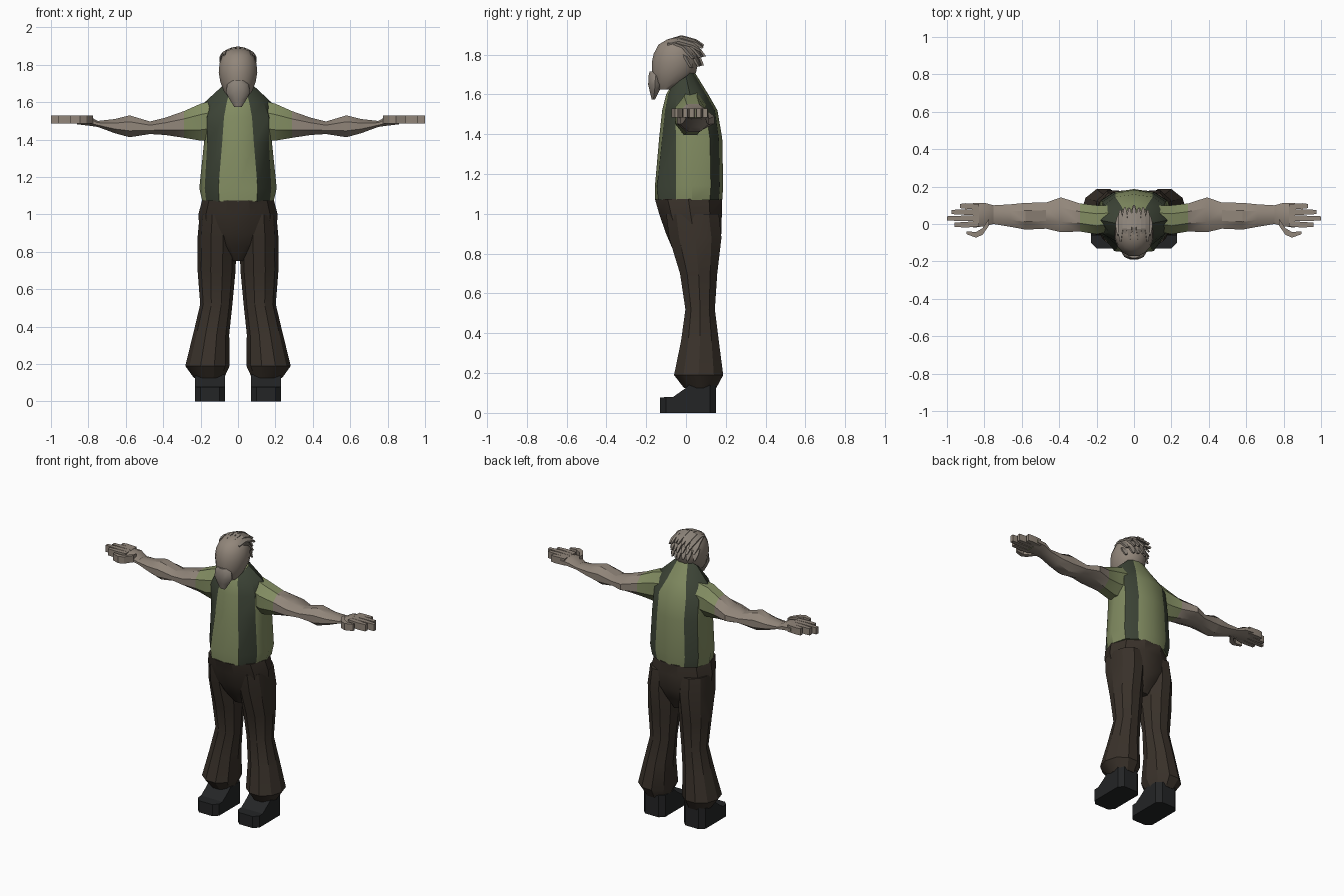
import bpy, bmesh, math
from mathutils import Vector

if "Cube" in bpy.data.objects:
    bpy.data.objects.remove(bpy.data.objects["Cube"])


def material(name, rgb):
    m = bpy.data.materials.new(name)
    m.diffuse_color = (*rgb, 1)
    m.use_nodes = True
    m.node_tree.nodes["Principled BSDF"].inputs["Base Color"].default_value = m.diffuse_color
    return m


SKIN = material("weathered_skin", (0.285, 0.238, 0.195))
HAIR = material("grey_hair", (0.26, 0.225, 0.19))
GREEN = material("light_green", (0.225, 0.265, 0.122))
DARK = material("dark_green", (0.047, 0.059, 0.038))
BROWN = material("dark_brown", (0.041, 0.031, 0.023))
BLACK = material("boot_black", (0.017, 0.018, 0.019))


def finish(name, bm, mats, mirror=False, angle=30):
    bmesh.ops.recalc_face_normals(bm, faces=bm.faces)
    me = bpy.data.meshes.new(name)
    bm.to_mesh(me)
    bm.free()
    ob = bpy.data.objects.new(name, me)
    bpy.context.collection.objects.link(ob)
    for m in mats:
        me.materials.append(m)
    bpy.ops.object.select_all(action='DESELECT')
    ob.select_set(True)
    bpy.context.view_layer.objects.active = ob
    bpy.ops.object.shade_smooth_by_angle(angle=math.radians(angle))
    if mirror:
        ob.modifiers.new("mirror", 'MIRROR').use_mirror_merge = False
    return ob


def add_loft(bm, rings, rule=None):
    """Skin a list of equal-length rings and cap both ends."""
    vs = [[bm.verts.new(p) for p in ring] for ring in rings]
    n = len(vs[0])
    for r in range(len(vs) - 1):
        for i in range(n):
            j = (i + 1) % n
            f = bm.faces.new((vs[r][i], vs[r][j], vs[r + 1][j], vs[r + 1][i]))
            f.material_index = rule(r, i) if rule else 0
    bm.faces.new(vs[0])
    bm.faces.new(vs[-1])


def oval(n, a0, a1, b0, b1):
    """n-sided outline with a flat front, fitted to the given bounds."""
    pts = [(math.sin(math.pi * (2 * i + 1) / n), math.cos(math.pi * (2 * i + 1) / n))
           for i in range(n)]
    ma, mb = max(p[0] for p in pts), max(p[1] for p in pts)
    return [((a0 + a1) / 2 + (a1 - a0) / 2 * a / ma,
             (b0 + b1) / 2 + (b1 - b0) / 2 * b / mb) for a, b in pts]


def upright(bm, table, n):
    """Loft along z from rows of z, x0, x1, y0, y1."""
    add_loft(bm, [[(x, y, z) for x, y in oval(n, x0, x1, y0, y1)]
                  for z, x0, x1, y0, y1 in table])


def upright_part(name, table, n, mat, mirror=False, angle=30):
    bm = bmesh.new()
    upright(bm, table, n)
    return finish(name, bm, [mat], mirror, angle)


# Shirt: half outlines from front centre round to back centre
shirt_x = [(0, .10, .17, .19, .168, .10, 0),
           (0, .105, .178, .207, .18, .11, 0),
           (0, .085, .165, .182, .168, .10, 0),
           (0, .075, .165, .188, .165, .10, 0),
           (0, .06, .135, .178, .135, .07, 0),
           (0, .05, .075, .08, .06, .035, 0)]
shirt_y = [(-.155, -.14, -.05, .03, .12, .165, .182),
           (-.156, -.145, -.05, .03, .125, .17, .187),
           (-.135, -.12, -.05, .03, .12, .165, .182),
           (-.12, -.105, -.055, .02, .10, .145, .158),
           (-.10, -.09, -.045, .02, .07, .10, .112),
           (-.085, -.07, -.03, 0, .02, .03, .035)]
collar_z = (1.625, 1.64, 1.67, 1.69, 1.71, 1.72, 1.725)
rings = []
for k, z in enumerate((1.07, 1.14, 1.38, 1.52, 1.60, None)):
    half = [(x, y, collar_z[i] if z is None else z)
            for i, (x, y) in enumerate(zip(shirt_x[k], shirt_y[k]))]
    rings.append(half + [(-x, y, h) for x, y, h in half[-2:0:-1]])


def shirt_rule(r, i):
    s = i if i < 6 else 11 - i
    if s in (1, 4):
        return 1
    return 1 if r >= 3 and s in (2, 3) else 0


bm = bmesh.new()
add_loft(bm, rings, shirt_rule)
finish("shirt", bm, [GREEN, DARK])

# Arms with short sleeves: x, y0, y1, z0, z1
arm = [(.13, -.04, .10, 1.40, 1.61), (.20, -.055, .10, 1.395, 1.592),
       (.29, -.04, .11, 1.41, 1.552), (.39, -.044, .142, 1.425, 1.517),
       (.47, -.025, .115, 1.43, 1.497), (.58, -.03, .113, 1.413, 1.53),
       (.66, -.015, .105, 1.435, 1.51), (.75, 0, .10, 1.468, 1.50),
       (.80, -.012, .113, 1.475, 1.528), (.86, -.02, .113, 1.482, 1.53)]
bm = bmesh.new()
add_loft(bm, [[(x, y, z) for y, z in oval(8, y0, y1, z0, z1)]
              for x, y0, y1, z0, z1 in arm], lambda r, i: 0 if r < 2 else 1)
finish("arms", bm, [GREEN, SKIN], True)

# Fingers and a two-joint thumb
bm = bmesh.new()


def digit(path, w):
    add_loft(bm, [[(x, y - w * s, 1.485), (x, y + w * s, 1.485),
                   (x, y + w * s, 1.53), (x, y - w * s, 1.53)] for x, y, s in path])


for y, tip in ((.096, .93), (.064, .975), (.03, 1.0), (-.004, .96)):
    digit([(.83, y * .9 + .005, 1), (.90, y, 1), (tip, y, .75)], .015)
digit([(.775, .01, 1.2), (.81, -.04, 1.2), (.845, -.058, 1), (.895, -.047, .5)], .015)
finish("fingers", bm, [SKIN], True)

# Trousers: hips, then flared legs
upright_part("trouser_hips", [
    (1.075, -.192, .192, -.156, .18), (1.0, -.212, .212, -.135, .18),
    (.90, -.205, .205, -.10, .178), (.83, -.13, .13, -.07, .15),
    (.75, -.04, .04, -.01, .11)], 10, BROWN)
upright_part("trouser_legs", [
    (1.0, .01, .205, -.10, .165), (.88, .008, .216, -.085, .178),
    (.70, .013, .216, -.03, .157), (.52, .03, .202, -.003, .145),
    (.36, .047, .24, -.025, .165), (.19, .045, .282, -.06, .187),
    (.125, .075, .235, -.01, .152)], 10, BROWN, True)

# Boots: side profile extruded across, upright corners cut
profile = [(.15, 0), (.15, .145), (.02, .145), (-.005, .122),
           (-.065, .08), (-.13, .078), (-.13, 0)]
bm = bmesh.new()
add_loft(bm, [[(x, y, z) for y, z in profile] for x in (.07, .23)])
corners = [e for e in bm.edges
           if (e.verts[0].co.xy - e.verts[1].co.xy).length < 1e-5]
bmesh.ops.bevel(bm, geom=corners, offset=.03, segments=1, affect='EDGES')
finish("boots", bm, [BLACK], True)

# Neck and head
upright_part("neck", [(1.58, -.06, .06, -.08, .03), (1.75, -.06, .06, -.10, .03)],
             10, SKIN)
upright_part("head", [
    (1.886, -.03, .03, -.06, 0), (1.876, -.058, .058, -.095, .022),
    (1.85, -.083, .083, -.138, .045), (1.805, -.099, .099, -.162, .06),
    (1.76, -.103, .103, -.172, .062), (1.71, -.095, .095, -.172, .05),
    (1.66, -.076, .076, -.163, .005), (1.625, -.05, .05, -.14, -.06)],
    16, SKIN, angle=50)

# Beard
upright_part("beard", [
    (1.716, -.032, .032, -.182, -.14), (1.695, -.058, .058, -.188, -.12),
    (1.65, -.064, .064, -.19, -.12), (1.615, -.045, .045, -.182, -.135),
    (1.575, -.02, .02, -.172, -.155)], 10, HAIR, angle=40)

# Hair: overlapping swept-back locks in three tiers
bm = bmesh.new()
tiers = [((-.075, 1.874), (-.02, 1.891), (.05, 1.872), (.088, 1.845)),
         ((0, 1.865), (.045, 1.85), (.07, 1.825), (.095, 1.79)),
         ((.03, 1.815), (.058, 1.80), (.073, 1.775), (.085, 1.745))]
for t, path in enumerate(tiers):
    for k in range(-3, 4):
        x = k * (.024 if t == 0 else .028)
        dz = -4.5 * x * x if t == 0 else -1.5 * x * x
        dy = -(2 if t == 0 else 7) * x * x - (.008 if k % 2 else 0)
        lock = []
        for (y, z), w in zip(path, (.004, .012, .013, .005)):
            c = Vector((x, y + dy, z + dz))
            out = Vector((x * .5, y + .05, z - 1.76)).normalized() * .006
            side = Vector((w, -w * x * 8 if t else 0, -w * x * 8 if t == 0 else 0))
            lock.append([c - side - out, c + side - out, c + side + out, c - side + out])
        add_loft(bm, lock)
finish("hair", bm, [HAIR])
